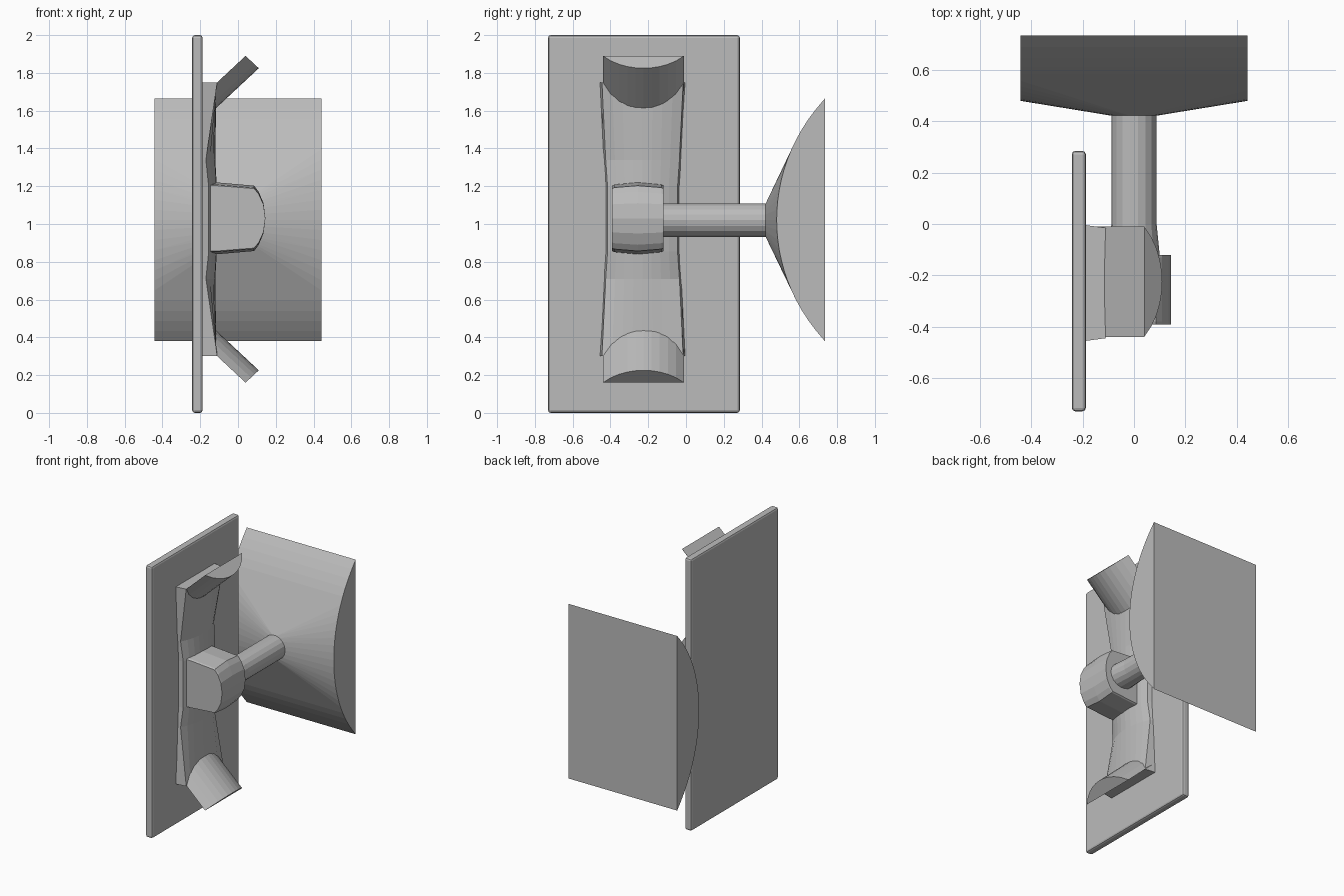
import bpy, bmesh
from math import sin, cos, pi, sqrt
from mathutils import Vector

cube = bpy.data.objects.get("Cube")
if cube:
    bpy.data.objects.remove(cube)

GREY = (0.5, 0.5, 0.5, 1)
mat = bpy.data.materials.new("plain grey")
mat.use_nodes = True
mat.diffuse_color = GREY
mat.node_tree.nodes["Principled BSDF"].inputs["Base Color"].default_value = GREY

MID = 1.025   # height of the clamp's mirror plane


def finish(name, bm):
    bmesh.ops.recalc_face_normals(bm, faces=bm.faces)
    mesh = bpy.data.meshes.new(name)
    bm.to_mesh(mesh)
    bm.free()
    mesh.materials.append(mat)
    ob = bpy.data.objects.new(name, mesh)
    bpy.context.collection.objects.link(ob)
    return ob


def loft(name, sections):
    """Skin closed rings of equal length and cap both ends."""
    bm = bmesh.new()
    rings = [[bm.verts.new(p) for p in s] for s in sections]
    n = len(rings[0])
    for a, b in zip(rings, rings[1:]):
        for i in range(n):
            j = (i + 1) % n
            bm.faces.new((a[i], a[j], b[j], b[i]))
    bm.faces.new(rings[0])
    bm.faces.new(rings[-1])
    return finish(name, bm)


# Tall flat panel with a fine chamfer
bm = bmesh.new()
bmesh.ops.create_cube(bm, size=1)
for v in bm.verts:
    v.co = Vector((-0.215 + v.co.x * 0.055, -0.2225 + v.co.y * 1.015, 1 + v.co.z * 2))
panel = finish("back_panel", bm)
bev = panel.modifiers.new("chamfer", "BEVEL")
bev.width = 0.014
bev.segments = 2


# Waisted clamp body: flat flared ends, crowned in between
def body_ring(z, half, edge, mid):
    ring = [(-0.2, -0.23 - half - 0.012, z), (-0.2, -0.23 + half + 0.012, z)]
    for i in range(9):
        t = 1 - i / 4
        ring.append((edge + (mid - edge) * (1 - t * t), -0.23 + half * t, z))
    return ring


upper = [(0.725, 0.215, -0.11, -0.115), (0.315, 0.195, -0.17, -0.12),
         (0.17, 0.185, -0.155, -0.112)]
stations = upper + [(-d, h, e, m) for d, h, e, m in reversed(upper)]
loft("clamp_body", [body_ring(MID + d, h, e, m) for d, h, e, m in stations])


# Angled gripping jaws with a D-shaped section
def jaw(name, side):
    half, depth, n = 0.215, 0.096, 10
    r = (half * half + depth * depth) / (2 * depth)
    inward = Vector((0.73, 0, -0.68))
    tip = Vector((0.04, -0.225, 0.865))
    rings = []
    for base in (tip + Vector((-0.225, 0, -0.21)), tip):
        ring = []
        for i in range(n + 1):
            y = half * (2 * i / n - 1)
            p = base + inward * (sqrt(r * r - y * y) - r + depth)
            ring.append((p.x, p.y + y, MID + side * p.z))
        rings.append(ring)
    loft(name, rings)


jaw("upper_jaw", 1)
jaw("lower_jaw", -1)

# Central hub with a rounded nose and slightly crowned sides
half_profile = [(-0.18, 0.19), (-0.11, 0.19), (0.085, 0.173), (0.11, 0.14), (0.135, 0.08)]
outline = half_profile + [(0.145, 0)] + [(x, -z) for x, z in reversed(half_profile)]
loft("hub", [[(x, y, 1.03 + z * k) for x, z in outline]
             for y, k in ((-0.392, 0.91), (-0.38, 0.94), (-0.255, 1), (-0.13, 0.94), (-0.12, 0.91))])


# Round arm, swelling a little where it meets the hub
def circle(y, r, n=18):
    return [(r * cos(2 * pi * i / n), y, 1.02 + 0.09 * sin(2 * pi * i / n)) for i in range(n)]


loft("arm", [circle(-0.2, 0.105), circle(-0.12, 0.1), circle(0, 0.088), circle(0.43, 0.088)])

# Curved mounting foot: hull around an arched slab and the end of the arm
bm = bmesh.new()
radius, half_height = 0.93, 0.642
for x in (-0.443, 0.443):
    for i in range(25):
        z = half_height * (i / 12 - 1)
        y = 0.48 + radius - sqrt(radius * radius - z * z)
        bm.verts.new((x, min(y, 0.735), 1.022 + z))
for p in circle(0.422, 0.088):
    bm.verts.new(p)
bmesh.ops.convex_hull(bm, input=bm.verts)
bmesh.ops.dissolve_limit(bm, angle_limit=0.01, verts=bm.verts, edges=bm.edges)
finish("mounting_foot", bm)
